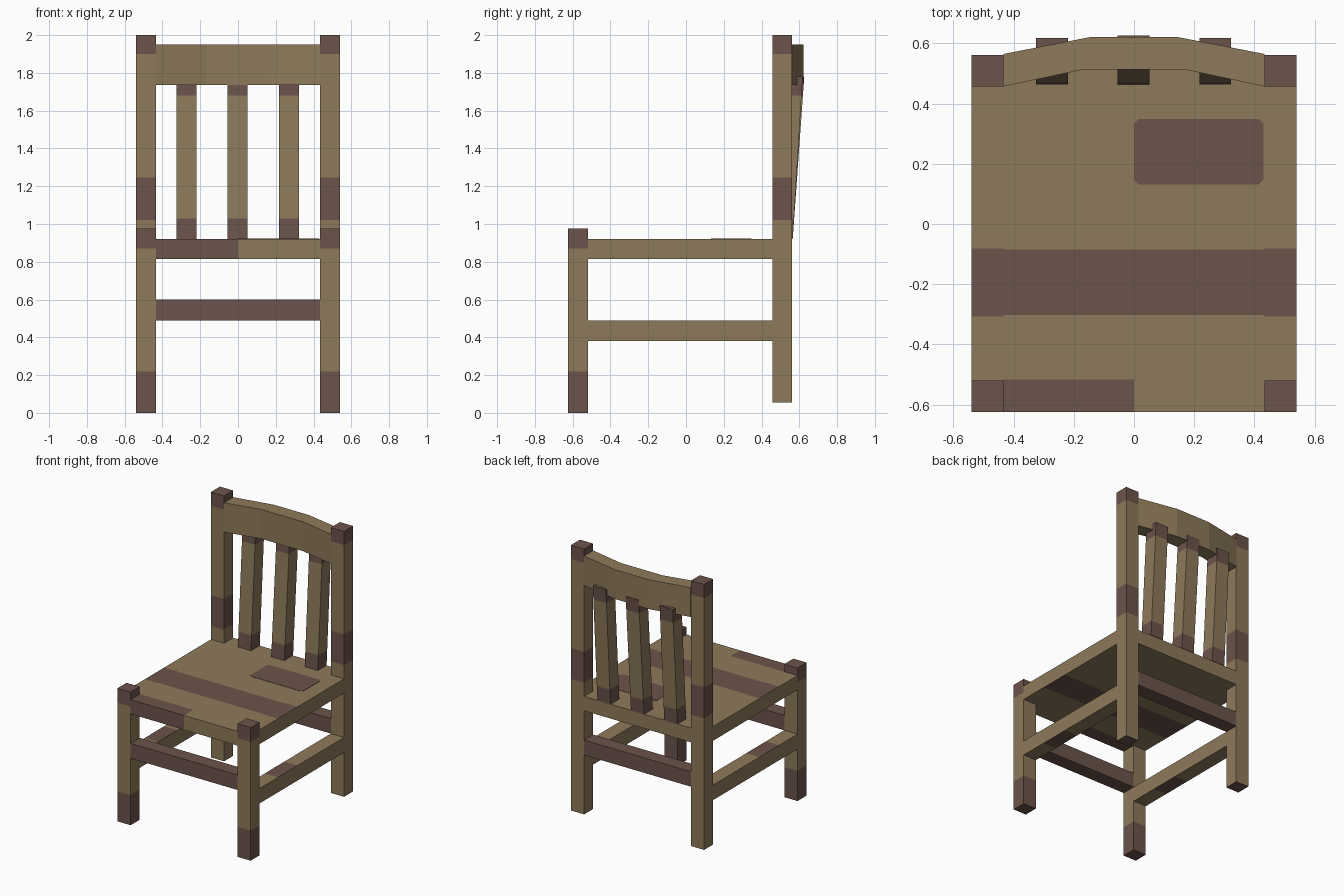
import bpy, bmesh
from mathutils import Vector

if "Cube" in bpy.data.objects:
    bpy.data.objects.remove(bpy.data.objects["Cube"])


def material(name, rgb):
    m = bpy.data.materials.new(name)
    m.diffuse_color = (*rgb, 1)
    m.use_nodes = True
    m.node_tree.nodes["Principled BSDF"].inputs["Base Color"].default_value = m.diffuse_color
    return m


MATS = [material("tan wood", (0.27, 0.195, 0.103)),
        material("dark brown wood", (0.147, 0.087, 0.07))]


def finish(name, bm, rule=None):
    bmesh.ops.recalc_face_normals(bm, faces=bm.faces)
    bm.normal_update()
    for f in bm.faces:
        f.material_index = int(bool(rule and rule(f.calc_center_median(), f.normal)))
    me = bpy.data.meshes.new(name)
    bm.to_mesh(me)
    bm.free()
    for m in MATS:
        me.materials.append(m)
    ob = bpy.data.objects.new(name, me)
    bpy.context.collection.objects.link(ob)
    return ob


def box(name, lo, hi, cuts=(), rule=None, lean=0):
    """Box from corner lo to corner hi, sliced at (axis, value) cuts, leaning back by lean."""
    bm = bmesh.new()
    bmesh.ops.create_cube(bm, size=1)
    lo, hi = Vector(lo), Vector(hi)
    for v in bm.verts:
        v.co = Vector(lo[i] + (v.co[i] + 0.5) * (hi[i] - lo[i]) for i in range(3))
    for axis, value in cuts:
        normal = Vector((0, 0, 0))
        normal[axis] = 1
        bmesh.ops.bisect_plane(bm, geom=bm.verts[:] + bm.edges[:] + bm.faces[:],
                               plane_co=normal * value, plane_no=normal)
    for v in bm.verts:
        v.co.y += lean * (v.co.z - lo.z) / (hi.z - lo.z)
    return finish(name, bm, rule)


IN, OUT = 0.433, 0.54            # inner and outer leg sides
F0, F1 = -0.625, -0.52           # front leg depth
B0, B1 = 0.457, 0.562            # back leg depth

for side, s in (("left", -1), ("right", 1)):
    x0, x1 = sorted((s * IN, s * OUT))
    # legs with dark bands
    box(f"front_leg_{side}", (x0, F0, 0), (x1, F1, 0.975), [(2, 0.22), (2, 0.87)],
        lambda c, n: c.z < 0.22 or c.z > 0.87)
    box(f"back_leg_{side}", (x0, B0, 0.055), (x1, B1, 2),
        [(2, 1.02), (2, 1.245), (2, 1.9)],
        lambda c, n: 1.02 < c.z < 1.245 or c.z > 1.9 or c.z < 0.06)
    # side rails, striped above and below
    stripe = [(1, -0.307), (1, -0.082)]
    in_stripe = lambda c, n: abs(n.z) > 0.5 and -0.307 < c.y < -0.082
    box(f"seat_rail_{side}", (x0, F1, 0.815), (x1, B0, 0.92), stripe, in_stripe)
    box(f"side_stretcher_{side}", (x0, F1, 0.38), (x1, B0, 0.49), stripe, in_stripe)

# seat: cross stripe and dark half of the front edge
box("seat", (-IN, F0, 0.815), (IN, B1, 0.92),
    [(1, -0.517), (1, -0.303), (1, -0.085), (0, 0)],
    lambda c, n: abs(n.x) < 0.5 and ((abs(n.z) > 0.5 and -0.303 < c.y < -0.085)
                                     or (c.y < -0.517 and c.x < 0)))

# clipped-corner patch on the seat
bm = bmesh.new()
x0, x1, y0, y1, k = 0, 0.43, 0.132, 0.348, 0.015
outline = [(x0 + k, y0), (x1 - k, y0), (x1, y0 + k), (x1, y1 - k),
           (x1 - k, y1), (x0 + k, y1), (x0, y1 - k), (x0, y0 + k)]
face = bm.faces.new([bm.verts.new((x, y, 0.919)) for x, y in outline])
top = bmesh.ops.extrude_face_region(bm, geom=[face])["geom"]
bmesh.ops.translate(bm, vec=(0, 0, 0.003),
                    verts=[g for g in top if isinstance(g, bmesh.types.BMVert)])
finish("seat_patch", bm, lambda c, n: True)

# front and back stretchers
for name, y0, y1 in (("front", F0, F1), ("back", B0, B1)):
    box(f"{name}_stretcher", (-IN, y0, 0.49), (IN, y1, 0.6), rule=lambda c, n: True)

# leaning back slats with dark ends
for name, x, dy in (("left", -0.272, 0), ("middle", -0.002, 0.008), ("right", 0.27, 0)):
    box(f"back_slat_{name}", (x - 0.053, 0.463, 0.92), (x + 0.053, 0.565, 1.78),
        [(2, 1.03), (2, 1.68)], lambda c, n: c.z < 1.03 or c.z > 1.68, 0.053 + dy)

# bowed top rail in three straight runs
bm = bmesh.new()
front = [(-IN, 0.457), (-0.17, 0.513), (0.17, 0.513), (IN, 0.457)]
back = [(IN, 0.565), (0.14, 0.622), (-0.14, 0.622), (-IN, 0.565)]
lower = [bm.verts.new((x, y, 1.735)) for x, y in front + back]
upper = [bm.verts.new((x, y, 1.95)) for x, y in front + back]
for i in range(8):
    j = (i + 1) % 8
    bm.faces.new((lower[i], lower[j], upper[j], upper[i]))
for ring in (lower, upper):
    for i in range(3):
        bm.faces.new((ring[i], ring[i + 1], ring[6 - i], ring[7 - i]))
finish("top_rail", bm)
